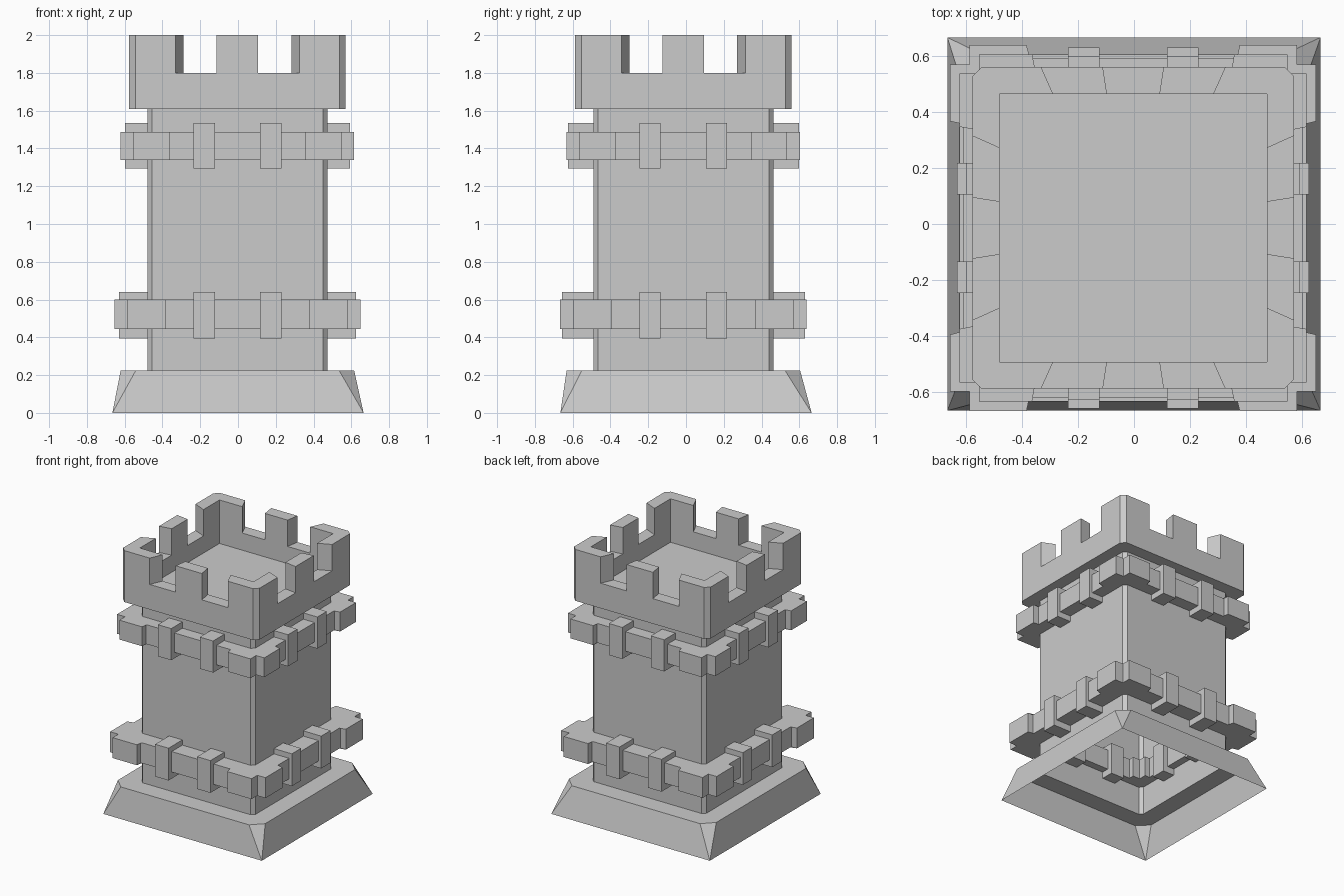
import bpy
import bmesh
import math

if "Cube" in bpy.data.objects:
    bpy.data.objects.remove(bpy.data.objects["Cube"], do_unlink=True)

stone = bpy.data.materials.new("grey stone")
stone.use_nodes = True
stone.diffuse_color = (0.6, 0.6, 0.6, 1)
stone.node_tree.nodes["Principled BSDF"].inputs["Base Color"].default_value = (0.6, 0.6, 0.6, 1)

CX, CY = -0.003, -0.014  # axis of everything above the foot


def finish(bm, name, tidy=False):
    bmesh.ops.remove_doubles(bm, verts=bm.verts, dist=0.0005)
    if tidy:
        bmesh.ops.dissolve_limit(bm, angle_limit=math.radians(1), verts=bm.verts, edges=bm.edges)
    bmesh.ops.recalc_face_normals(bm, faces=bm.faces)
    mesh = bpy.data.meshes.new(name)
    bm.to_mesh(mesh)
    bm.free()
    mesh.materials.append(stone)
    bpy.context.collection.objects.link(bpy.data.objects.new(name, mesh))


def face(bm, points):
    bm.faces.new([bm.verts.new(p) for p in points])


def turn(p, k):
    for _ in range(k):
        p = (-p[1], p[0])
    return p


def around(side, cx=CX, cy=CY):
    """Repeat the points of the front side on all four sides."""
    loop = [turn(p, k) for k in range(4) for p in side]
    return [(x + cx, y + cy) for x, y in loop]


def square(half, cut, cx=CX, cy=CY):
    return around([(cut - half, -half), (half - cut, -half)], cx, cy)


def wall(bm, low, z0, high, z1):
    """Join two outlines with the same number of points."""
    n = len(low)
    for i in range(n):
        j = (i + 1) % n
        face(bm, [(*low[i], z0), (*low[j], z0), (*high[j], z1), (*high[i], z1)])


FOOT_TOP, EAVES, FLOOR, CRENEL, TOP = 0.225, 1.61, 1.67, 1.80, 2.0
shaft = square(0.477, 0.024)

# Flared hollow foot
bm = bmesh.new()
foot_top = square(0.618, 0.08)
wall(bm, square(0.665, 0, 0, 0), 0, foot_top, FOOT_TOP)
wall(bm, foot_top, FOOT_TOP, shaft, FOOT_TOP)
finish(bm, "foot")

# Hollow shaft
bm = bmesh.new()
wall(bm, shaft, FOOT_TOP, shaft, FLOOR)
finish(bm, "shaft")

# Parapet with tapered merlons and a sunken floor
bm = bmesh.new()
outer = around([(x, -0.573) for x in (-0.54, -0.328, -0.11, 0.11, 0.328, 0.54)])
inner = around([(x, -0.477) for x in (-0.477, -0.285, -0.095, 0.095, 0.285, 0.477)])
wall(bm, outer, EAVES, outer, CRENEL)
wall(bm, inner, FLOOR, inner, CRENEL)
for i in range(len(outer)):
    j = (i + 1) % len(outer)
    a, b, c, d = outer[i], outer[j], inner[j], inner[i]
    if i % 6 in (1, 3):
        face(bm, [(*p, CRENEL) for p in (a, b, c, d)])
        for p, q in ((a, d), (b, c)):
            face(bm, [(*p, CRENEL), (*q, CRENEL), (*q, TOP), (*p, TOP)])
    else:
        face(bm, [(*p, TOP) for p in (a, b, c, d)])
        for p, q in ((a, b), (c, d)):
            face(bm, [(*p, CRENEL), (*q, CRENEL), (*q, TOP), (*p, TOP)])
face(bm, [(*p, FLOOR) for p in inner])
finish(bm, "parapet", tidy=True)

# Underside of the parapet
bm = bmesh.new()
wall(bm, square(0.573, 0.033), EAVES, shaft, EAVES)
finish(bm, "parapet_underside")


def band(name, z0, z1, mid, quoin, notch, start):
    """Ring with thicker notched corners, passing through the shaft wall."""
    bm = bmesh.new()
    out = around([(-notch, -notch), (-notch, -quoin), (-start, -quoin), (-start, -mid),
                  (start, -mid), (start, -quoin), (notch, -quoin)])
    core, back = 0.38, 0.32
    ins = around([(-core, -core), (-core, -core), (-back, -core), (-back, -0.42),
                  (back, -0.42), (back, -core), (core, -core)])
    wall(bm, out, z0, out, z1)
    wall(bm, ins, z0, ins, z1)
    wall(bm, out, z0, ins, z0)
    wall(bm, out, z1, ins, z1)
    finish(bm, name)


def blocks(name, z0, z1, reach):
    """Two upright blocks on each side of a band."""
    bm = bmesh.new()
    for k in range(4):
        out = reach + (0.016 if k % 2 == 0 else 0)
        for s in (-1, 1):
            plan = [(s * 0.12, -out), (s * 0.232, -out), (s * 0.232, -0.38), (s * 0.12, -0.38)]
            plan = [turn(p, k) for p in plan]
            plan = [(x + CX, y + CY) for x, y in plan]
            wall(bm, plan, z0, plan, z1)
            for z in (z0, z1):
                face(bm, [(*p, z) for p in plan])
    finish(bm, name)


# Lower and upper bands
band("lower_band", 0.445, 0.60, 0.605, 0.652, 0.583, 0.38)
blocks("lower_band_blocks", 0.395, 0.64, 0.627)
band("upper_band", 1.34, 1.487, 0.572, 0.618, 0.55, 0.36)
blocks("upper_band_blocks", 1.295, 1.535, 0.595)
